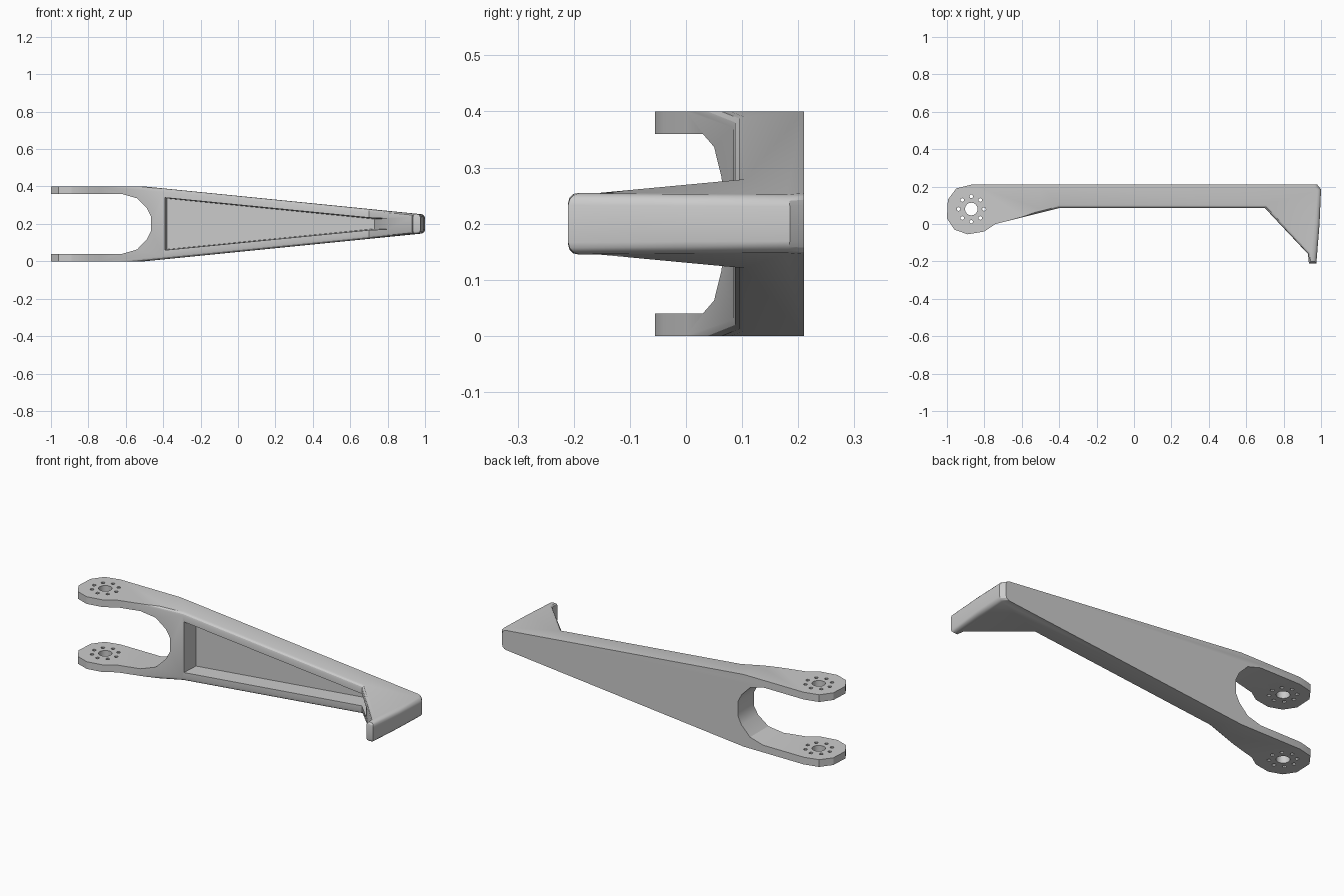
import bpy, bmesh, math
from mathutils import Vector

if "Cube" in bpy.data.objects:
    bpy.data.objects.remove(bpy.data.objects["Cube"])


def prism(name, pts_a, pts_b):
    """Solid between two matching outlines of 3D points."""
    bm = bmesh.new()
    a = [bm.verts.new(p) for p in pts_a]
    b = [bm.verts.new(p) for p in pts_b]
    n = len(a)
    bm.faces.new(a)
    bm.faces.new(b[::-1])
    for i in range(n):
        j = (i + 1) % n
        bm.faces.new((a[j], a[i], b[i], b[j]))
    bmesh.ops.recalc_face_normals(bm, faces=bm.faces)
    me = bpy.data.meshes.new(name)
    bm.to_mesh(me)
    bm.free()
    ob = bpy.data.objects.new(name, me)
    bpy.context.collection.objects.link(ob)
    return ob


def boolean(target, cutter, op):
    mod = target.modifiers.new("cut", 'BOOLEAN')
    mod.operation = op
    mod.solver = 'EXACT'
    mod.object = cutter
    bpy.context.view_layer.objects.active = target
    bpy.ops.object.modifier_apply(modifier=mod.name)
    bpy.data.objects.remove(cutter, do_unlink=True)


# Side outline of lugs, beam and hook (x, y)
plan = [(-0.87, .21), (-0.95, .19), (-0.995, .13), (-1, .03), (-0.96, -.03),
        (-0.89, -.055), (-0.8, -.04), (-0.74, 0), (-0.4, .085), (0.7, .085),
        (0.93, -.16), (0.935, -.21), (0.975, -.21), (0.992, 0), (1, .185), (0.98, .21)]
arm = prism("fork_arm", [(x, y, -.1) for x, y in plan], [(x, y, .5) for x, y in plan])

# Tapered fork outline (x, z), mirrored about z = 0.2
half = [(-0.465, .238), (-0.487, .283), (-0.54, .337), (-0.62, .36), (-1.1, .36),
        (-1.1, .4), (-0.5, .4), (1.1, .24)]
front = half + [(x, .4 - z) for x, z in half[::-1]]
boolean(arm, prism("fork_shape", [(x, -.5, z) for x, z in front],
                   [(x, .5, z) for x, z in front]), 'INTERSECT')

# Rounded rails and hook edges
bm = bmesh.new()
bm.from_mesh(arm.data)
bmesh.ops.remove_doubles(bm, verts=bm.verts, dist=1e-5)
edges = []
for e in bm.edges:
    if len(e.link_faces) != 2 or min(v.co.x for v in e.verts) < -0.52:
        continue
    if min(abs(v.co.z - .2) for v in e.verts) < 0.03:
        continue
    n1, n2 = sorted((f.normal for f in e.link_faces), key=lambda n: abs(n.z))
    mid = (e.verts[0].co + e.verts[1].co) / 2
    outer = abs(mid.z - .2) > .2 - (mid.x + .5) * .1067 - .005
    if abs(n2.z) > .9 and abs(n1.z) < .3 and n1.y < .85 and outer:
        edges.append(e)
bmesh.ops.bevel(bm, geom=edges, offset=.019, offset_type='OFFSET', segments=3,
                profile=.5, affect='EDGES', clamp_overlap=False)
bm.to_mesh(arm.data)
bm.free()

# Tapered pocket in the front, with sloping walls
floor = [(-0.38, .175, .064), (0.73, .175, .174), (0.73, .175, .226), (-0.38, .175, .336)]
mouth = [(-0.415, -.1, .05), (0.83, -.1, .17), (0.83, -.1, .23), (-0.415, -.1, .35)]
boolean(arm, prism("pocket", floor, mouth), 'DIFFERENCE')

# Pivot holes and bolt circles through both lugs
holes = [(-0.87, .08, .034, 16)]
for i in range(8):
    t = i * math.pi / 4
    holes.append((-0.87 + .068 * math.cos(t), .08 + .068 * math.sin(t), .01, 8))
for cx, cy, r, n in holes:
    ring = [(cx + r * math.cos(2 * math.pi * k / n), cy + r * math.sin(2 * math.pi * k / n))
            for k in range(n)]
    boolean(arm, prism("hole", [(x, y, -.1) for x, y in ring],
                       [(x, y, .5) for x, y in ring]), 'DIFFERENCE')

bpy.ops.object.select_all(action='DESELECT')
arm.select_set(True)
bpy.context.view_layer.objects.active = arm
bpy.ops.object.shade_smooth_by_angle(angle=math.radians(28))
